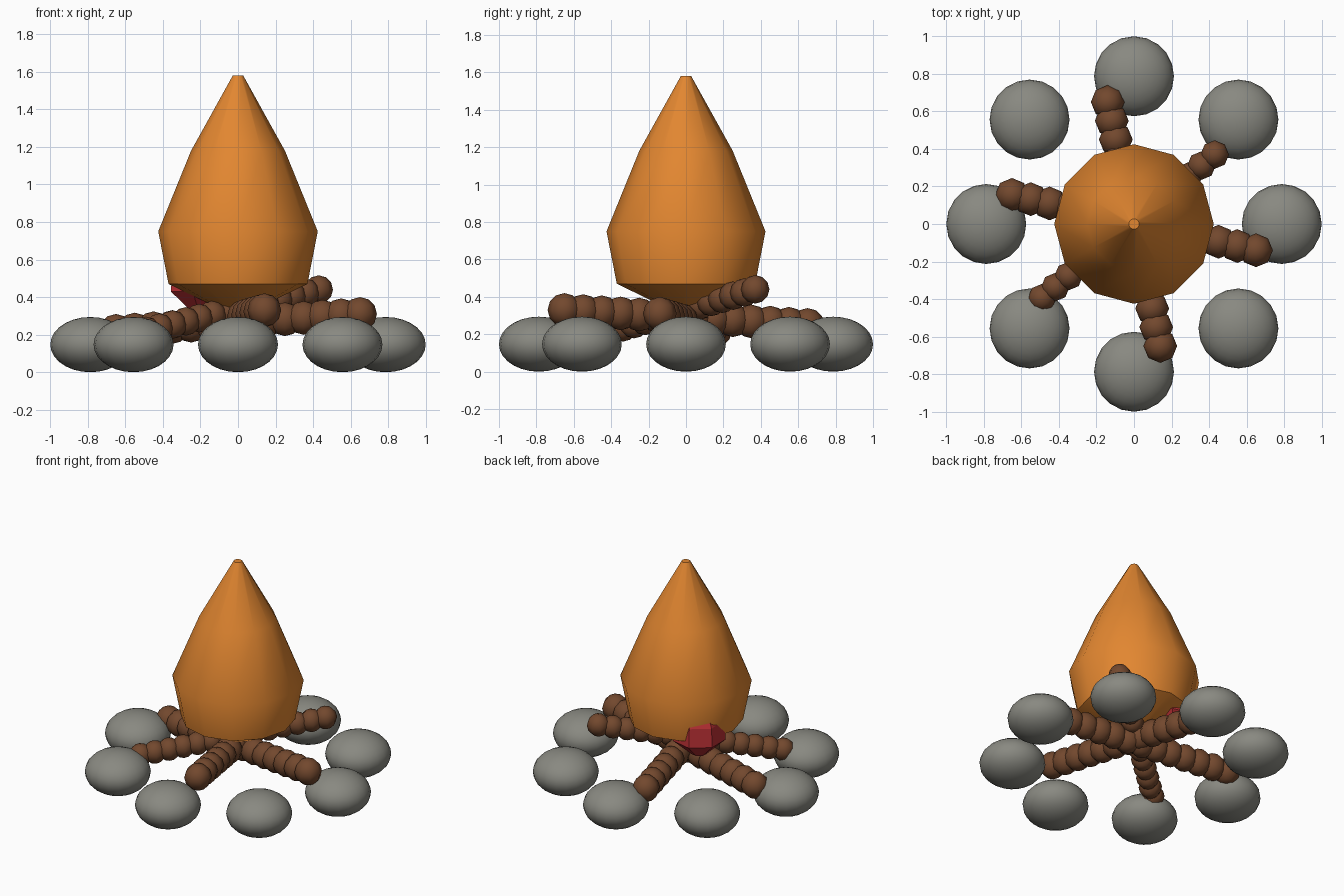
import bpy, bmesh, math
from mathutils import Vector, Matrix

cube = bpy.data.objects.get("Cube")
if cube:
    bpy.data.objects.remove(cube, do_unlink=True)


def material(name, color):
    mat = bpy.data.materials.new(name)
    mat.use_nodes = True
    mat.diffuse_color = (*color, 1)
    mat.node_tree.nodes["Principled BSDF"].inputs["Base Color"].default_value = (*color, 1)
    return mat


STONE = material("stone_grey", (0.25, 0.25, 0.22))
BARK = material("bark_brown", (0.17, 0.065, 0.027))
FLAME = material("flame_orange", (0.76, 0.24, 0.03))
EMBER = material("ember_red", (0.5, 0.03, 0.035))


def finish(bm, name, mat, angle=None):
    bmesh.ops.recalc_face_normals(bm, faces=bm.faces)
    mesh = bpy.data.meshes.new(name)
    bm.to_mesh(mesh)
    bm.free()
    mesh.materials.append(mat)
    obj = bpy.data.objects.new(name, mesh)
    bpy.context.collection.objects.link(obj)
    if angle:
        bpy.ops.object.select_all(action='DESELECT')
        obj.select_set(True)
        bpy.context.view_layer.objects.active = obj
        bpy.ops.object.shade_smooth_by_angle(angle=math.radians(angle))
    return obj


def lathe(name, profile, sides, center, mat, angle=None):
    """Closed solid of revolution from (radius, height) pairs."""
    bm = bmesh.new()
    rings = []
    for r, z in profile:
        turn = [math.tau * i / sides for i in range(sides)]
        rings.append([bm.verts.new((center[0] + r * math.cos(a),
                                    center[1] + r * math.sin(a), z)) for a in turn])
    for low, high in zip(rings, rings[1:]):
        for i in range(sides):
            j = (i + 1) % sides
            bm.faces.new((low[i], low[j], high[j], high[i]))
    bm.faces.new(rings[0][::-1])
    bm.faces.new(rings[-1])
    return finish(bm, name, mat, angle)


# Ring of flattened stones
for i in range(8):
    a = math.tau * i / 8
    bm = bmesh.new()
    place = Matrix.Translation((0.787 * math.cos(a), 0.787 * math.sin(a), 0.147))
    bmesh.ops.create_uvsphere(bm, u_segments=20, v_segments=14, radius=1,
                              matrix=place @ Matrix.Diagonal((0.213, 0.213, 0.147, 1)))
    finish(bm, f"stone_{i + 1}", STONE, 40)


# Crossed knobbly logs, each a row of overlapping beads
def log(name, start, end, radius, beads=14):
    bm = bmesh.new()
    start, end = Vector(start), Vector(end)
    for i in range(beads):
        spot = start.lerp(end, i / (beads - 1))
        bmesh.ops.create_uvsphere(bm, u_segments=8, v_segments=6, radius=radius,
                                  matrix=Matrix.Translation(spot))
    finish(bm, name, BARK, 50)


log("log_lengthwise", (0.14, -0.65, 0.33), (-0.14, 0.65, 0.25), 0.09)
log("log_crosswise", (0.65, -0.14, 0.31), (-0.65, 0.155, 0.22), 0.09)
log("log_diagonal", (0.43, 0.37, 0.44), (-0.49, -0.395, 0.22), 0.076)

# Main flame and the small red tongue at its foot
lathe("flame", [(0.04, 0.31), (0.37, 0.47), (0.425, 0.75), (0.25, 1.18), (0.028, 1.58)],
      12, (0, 0), FLAME, 35)
lathe("ember_tongue", [(0.05, 0.32), (0.175, 0.43), (0.165, 0.56), (0.02, 0.85)],
      7, (-0.2, 0.14), EMBER)
